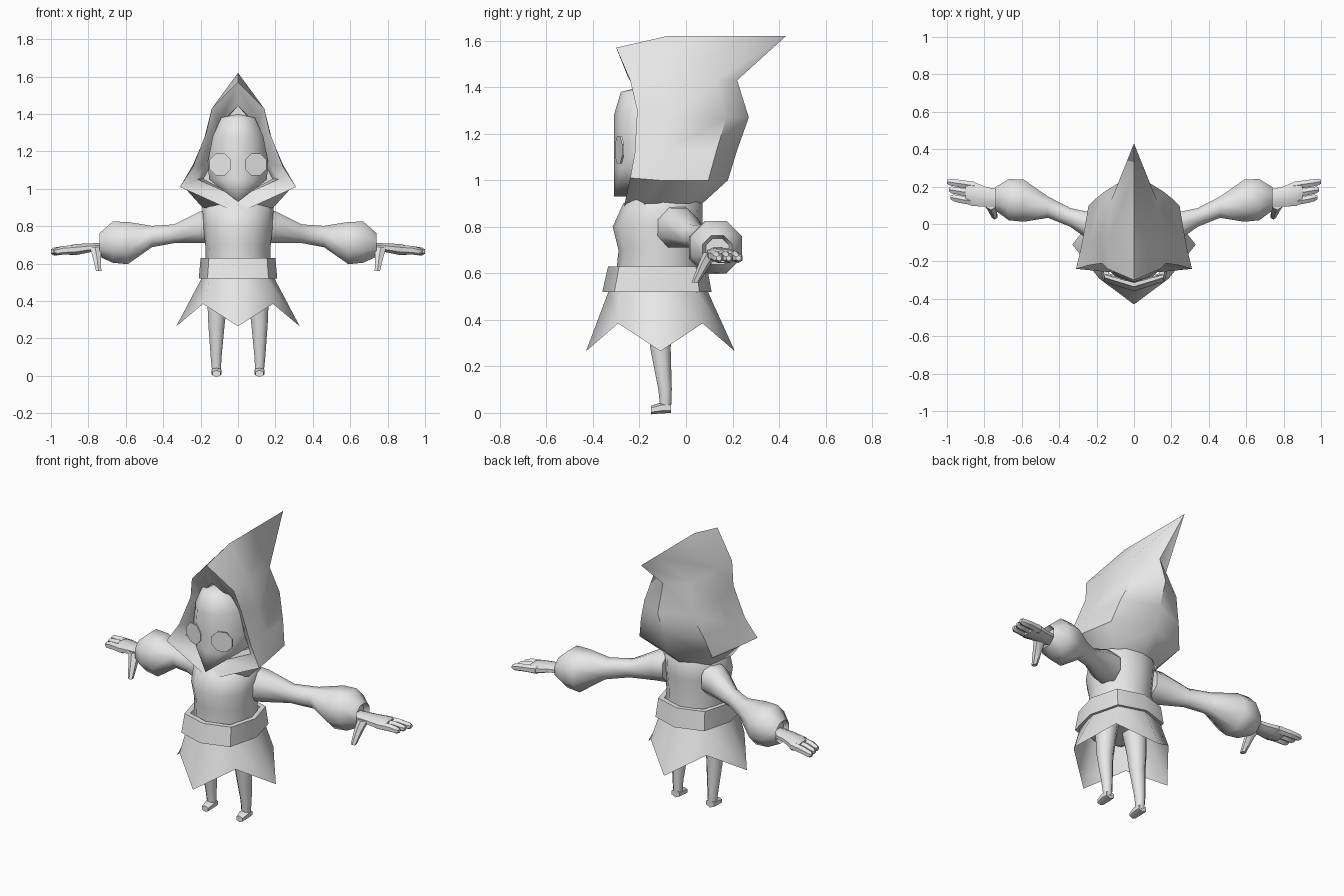
import bpy, bmesh
from math import sin, cos, pi, radians
from mathutils import Vector

cube = bpy.data.objects.get("Cube")
if cube:
    bpy.data.objects.remove(cube)

grey = bpy.data.materials.new("plain grey")
grey.use_nodes = True
grey.diffuse_color = (.8, .8, .8, 1)
grey.node_tree.nodes["Principled BSDF"].inputs["Base Color"].default_value = grey.diffuse_color


def ring(centre, radius, axis, squash=1, sides=8):
    """Polygon with flat sides, lying across the given axis."""
    first, second = [Vector(direction) for direction in {
        "x": ("010", "001"), "y": ("100", "001"), "z": ("100", "010")}[axis]
        for direction in [[int(c) for c in direction]]]
    half = pi / sides
    reach = radius / cos(half)
    angles = [half * (2 * i + 1) for i in range(sides)]
    return [Vector(centre) + first * reach * cos(a) + second * reach * squash * sin(a)
            for a in angles]


def tube(axis, rows, squash=1, sides=8):
    """Rings along a path of (x, y, z, radius) rows."""
    return [ring(row[:3], row[3], axis, squash, sides) for row in rows]


def oval(z, width, front, back, sides=8, diagonal=1.0):
    """Level outline with given half width, front and back; diagonals can be scaled."""
    middle, depth = (front + back) / 2, (back - front) / 2
    points = []
    for i in range(sides):
        angle = 2 * pi * i / sides
        scale = diagonal if i % 2 else 1
        points.append((width * cos(angle) * scale, middle + depth * sin(angle) * scale, z))
    return points


def build(name, lofts, mirrored=False, closed=True, caps=True, angle=50):
    """Skin each list of rows, optionally together with its mirror image in x."""
    bm = bmesh.new()
    for rows in lofts:
        for side in ((1, -1) if mirrored else (1,)):
            grid = [[bm.verts.new((side * x, y, z)) for x, y, z in row] for row in rows]
            count = len(grid[0])
            for low, high in zip(grid, grid[1:]):
                for j in range(count if closed else count - 1):
                    k = (j + 1) % count
                    bm.faces.new((low[j], low[k], high[k], high[j]))
            if caps:
                bm.faces.new(grid[0])
                bm.faces.new(grid[-1])
    bmesh.ops.remove_doubles(bm, verts=bm.verts[:], dist=.001)
    bmesh.ops.recalc_face_normals(bm, faces=bm.faces[:])
    mesh = bpy.data.meshes.new(name)
    bm.to_mesh(mesh)
    bm.free()
    mesh.materials.append(grey)
    part = bpy.data.objects.new(name, mesh)
    bpy.context.collection.objects.link(part)
    bpy.ops.object.select_all(action="DESELECT")
    part.select_set(True)
    bpy.context.view_layer.objects.active = part
    bpy.ops.object.shade_smooth_by_angle(angle=radians(angle))


# Hood: each row runs from the lining, over the rim, round to the back centre
def hood_row(rim, width, z, back):
    rim = Vector(rim)
    lip_z = rim.z + (1.15 - rim.z) * .3
    lip = (rim.x * .7, rim.y + .05, lip_z)
    lining = [(0, -.1, lip_z), (rim.x * .6, -.1, lip_z)]
    depth = back - rim.y
    side = (width, rim.y + depth * .3, z)
    corner = (width * .87, rim.y + depth * .8, z)
    return lining + [lip, rim, side, corner, (0, back, z)]


neck = hood_row((0, -.27, .87), .19, .9, .07)
shoulder = hood_row((.31, -.24, 1.01), .28, 1, .18)
cheek = hood_row((.24, -.22, 1.12), .24, 1.13, .22)
brow = hood_row((.17, -.21, 1.3), .18, 1.27, .27)
crown = hood_row((.14, -.24, 1.43), .14, 1.43, .22)
peak = hood_row((0, -.3, 1.57), 0, 1.62, .43)
build("hood", [[neck, shoulder, cheek, brow, crown, peak]],
      mirrored=True, closed=False, caps=False)


# Face: pointed chin and a centre ridge, with cheeks sloping back
def face_row(z, width, front):
    slope = [(across * width, front + back * width, z)
             for across, back in ((0, 0), (.55, .2), (1, .7))]
    return slope + [(width, -.1, z)]


face = [face_row(.93, 0, -.31), face_row(1.05, .155, -.31), face_row(1.15, .16, -.31),
        face_row(1.28, .135, -.31), face_row(1.38, .09, -.28), face_row(1.4, 0, -.2)]
build("face", [face], mirrored=True, closed=False, caps=False, angle=60)

# Eyes: thin rounded plates that follow the slope of the cheeks
outline = ring((0, 0, 0), .058, "y")
eye = [[(.095 + p.x, -.29 + p.x * .28 + depth, 1.13 + p.z) for p in outline]
       for depth in (0, .008)]
build("eyes", [eye], mirrored=True, angle=30)

# Torso
torso = [oval(z, width, front, back, sides=12) for z, width, front, back in (
    (.5, .17, -.31, .07), (.7, .175, -.29, .06), (.8, .185, -.315, .07),
    (.9, .19, -.27, .07), (.95, .15, -.19, .03))]
build("torso", [torso])

# Belt: a flared band with an inner wall
band = [(.63, .2, -.335, .09), (.52, .21, -.36, .11)]
outer = [oval(*level, diagonal=1.1) for level in band]
inner = [oval(z, width - .03, front + .03, back - .03, diagonal=1.1)
         for z, width, front, back in reversed(band)]
build("belt", [outer + inner + outer[:1]], caps=False, angle=40)

# Skirt: four long points with notches between them
waist = oval(.53, .19, -.33, .09, diagonal=1.1)
hem = [(x, y, .385 if i % 2 else .265)
       for i, (x, y, z) in enumerate(oval(0, .33, -.43, .21, diagonal=.8))]
build("skirt", [[waist, hem]], caps=False, angle=60)

# Arms: slim sleeve swelling into a cuff that turns in at the wrist
arm = tube("x", [(.13, -.05, .8, .09), (.2, -.03, .795, .085), (.34, .035, .76, .05),
                 (.46, .09, .745, .057), (.59, .125, .71, .113), (.67, .13, .715, .11),
                 (.74, .135, .7, .063), (.71, .135, .7, .05)])
build("arms", [arm], mirrored=True)

# Hands: flat palm, three fingers and a hanging thumb
palm = tube("x", [(.7, .135, .69, .045), (.79, .145, .685, .053),
                  (.87, .163, .675, .066), (.9, .17, .672, .055)], squash=.45)
hand = [palm]
for i in range(3):
    y, tip = .12 + i * .042, .98 + i * .01
    hand.append(tube("x", [(.85, y, .675, .021), (.93, y + .012, .672, .02),
                           (tip - .015, y + .02, .665, .018), (tip, y + .022, .665, .01)],
                     sides=6))
hand.append(tube("z", [(.765, .11, .69, .03), (.755, .08, .64, .023),
                       (.745, .04, .56, .014)], sides=6))
build("hands", hand, mirrored=True)

# Legs with small forward feet
leg = tube("z", [(.1, -.115, .5, .065), (.11, -.11, .38, .053), (.115, -.11, .28, .044),
                 (.117, -.09, .1, .029), (.115, -.087, .02, .023)])
foot = tube("y", [(.115, -.065, .022, .026), (.115, -.105, .022, .028),
                  (.115, -.15, .012, .021)], squash=.75, sides=6)
build("legs", [leg, foot], mirrored=True)
